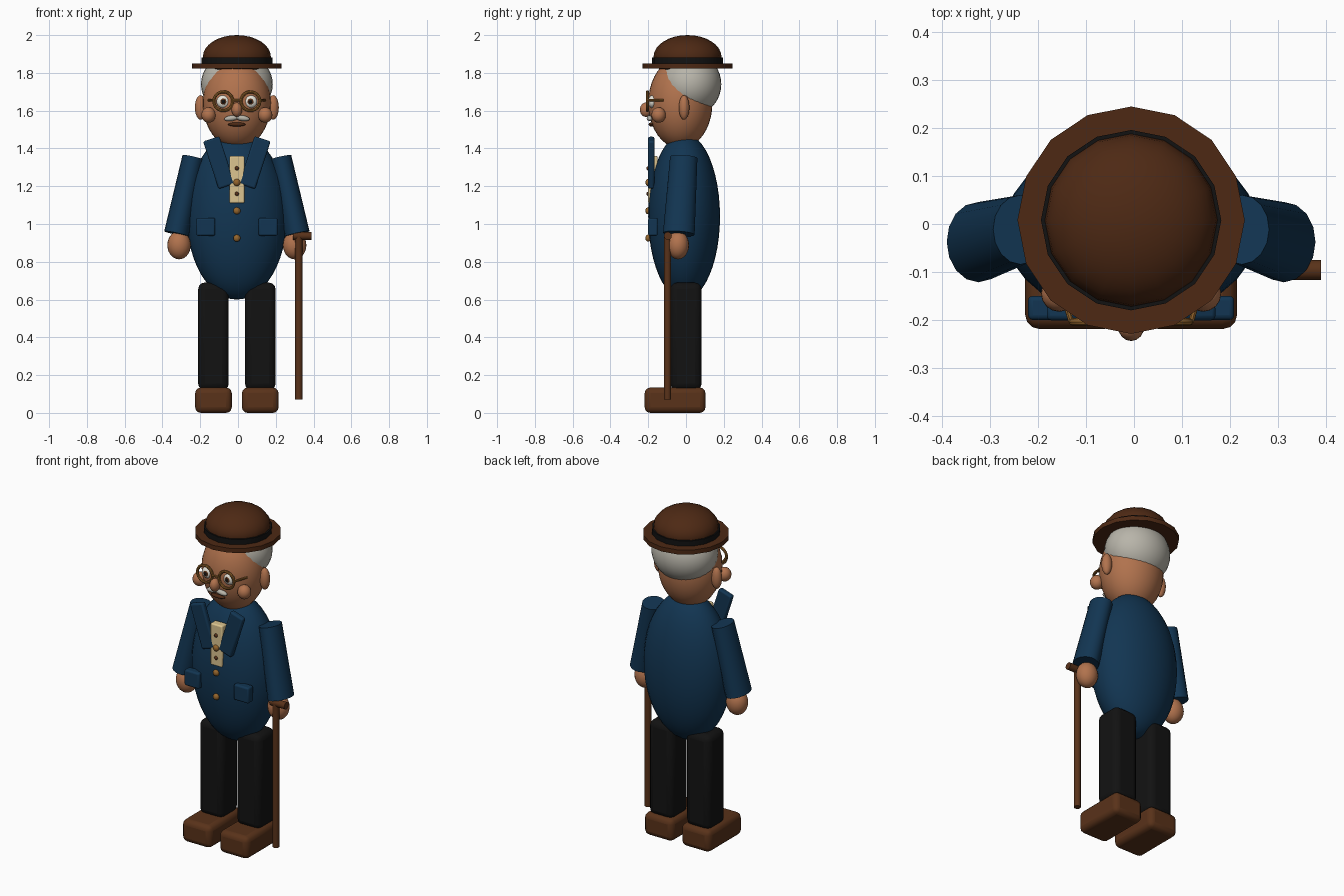
import bpy, math
from mathutils import Vector

if "Cube" in bpy.data.objects:
    bpy.data.objects.remove(bpy.data.objects["Cube"])

X0 = -0.006  # body axis; the cane pushes the overall bounds to the right


def mat(name, r, g, b):
    m = bpy.data.materials.new(name)
    m.diffuse_color = (r, g, b, 1)
    m.use_nodes = True
    m.node_tree.nodes["Principled BSDF"].inputs["Base Color"].default_value = m.diffuse_color
    return m


HAT = mat("dark brown", 0.075, 0.022, 0.007)
LEATHER = mat("leather brown", 0.10, 0.032, 0.010)
BLACK = mat("black", 0.006, 0.006, 0.006)
SKIN = mat("skin", 0.44, 0.17, 0.075)
GREY = mat("grey hair", 0.48, 0.46, 0.40)
BLUE = mat("navy blue", 0.006, 0.036, 0.085)
BRASS = mat("brass", 0.30, 0.13, 0.025)
CREAM = mat("cream", 0.72, 0.56, 0.28)
WHITE = mat("eye white", 0.80, 0.78, 0.70)


def finish(name, m, smooth=True):
    o = bpy.context.object
    o.name = name
    o.data.materials.append(m)
    if smooth:
        bpy.ops.object.shade_smooth_by_angle(angle=math.radians(40))
    return o


def ball(name, m, loc, radii, seg=24, rings=16, rot=(0, 0, 0)):
    bpy.ops.mesh.primitive_uv_sphere_add(segments=seg, ring_count=rings, radius=1,
                                         location=loc, rotation=rot)
    bpy.context.object.scale = radii
    return finish(name, m)


def box(name, m, loc, size, bevel, rot=(0, 0, 0), segs=3):
    bpy.ops.mesh.primitive_cube_add(size=1, location=loc, rotation=rot)
    o = bpy.context.object
    o.scale = size
    bpy.ops.object.transform_apply(location=False, rotation=False, scale=True)
    b = o.modifiers.new("bevel", "BEVEL")
    b.width, b.segments = bevel, segs
    return finish(name, m)


def rod(name, m, p, q, r1, r2=None, sides=16, squash=1):
    p, q = Vector(p), Vector(q)
    d = q - p
    bpy.ops.mesh.primitive_cone_add(vertices=sides, radius1=r1, radius2=r2 or r1,
                                    depth=d.length, location=(p + q) / 2)
    o = bpy.context.object
    o.rotation_euler = Vector((0, 0, 1)).rotation_difference(d).to_euler()
    o.scale = (1, squash, 1)
    return finish(name, m)


# Hat
rod("hat_brim", HAT, (X0, 0.008, 1.823), (X0, 0.008, 1.85), 0.237)
rod("hat_band", BLACK, (X0, 0.008, 1.85), (X0, 0.008, 1.882), 0.188)
ball("hat_crown", HAT, (X0, 0.008, 1.885), (0.18, 0.18, 0.115), 16, 16)

# Head
ball("head", SKIN, (X0, -0.03, 1.64), (0.18, 0.17, 0.24), 32, 20)
ball("hair", GREY, (X0, 0.02, 1.74), (0.19, 0.167, 0.17), 32, 20)
ball("nose", SKIN, (X0, -0.212, 1.605), (0.028, 0.032, 0.038), 16, 12)
ball("mouth", HAT, (X0, -0.182, 1.527), (0.047, 0.016, 0.011), 16, 8)

# Torso with shirt front and buttons
ball("jacket_body", BLUE, (X0, -0.01, 1.04), (0.265, 0.19, 0.44), 32, 24)
box("shirt_front", CREAM, (X0, -0.175, 1.235), (0.08, 0.05, 0.25), 0.008)
for z in (1.22, 1.07, 0.925):
    ball("jacket_button", BRASS, (X0, -0.2, z), (0.019, 0.015, 0.019), 16, 8)
for z in (1.295, 1.16):
    ball("shirt_button", LEATHER, (X0, -0.2, z), (0.011, 0.01, 0.011), 12, 8)

for s, side in ((-1, "left"), (1, "right")):
    def at(x, y, z):
        return (X0 + s * x, y, z)

    # Face details
    ball(side + "_ear", SKIN, at(0.192, -0.01, 1.617), (0.03, 0.028, 0.065), 16, 12)
    ball(side + "_cheek", SKIN, at(0.15, -0.145, 1.577), (0.038, 0.038, 0.041), 16, 12)
    ball(side + "_eye", WHITE, at(0.072, -0.178, 1.648), (0.036, 0.022, 0.034), 16, 12)
    ball(side + "_iris", LEATHER, at(0.072, -0.195, 1.648), (0.017, 0.008, 0.017), 16, 8)
    ball(side + "_pupil", BLACK, at(0.072, -0.2, 1.648), (0.010, 0.006, 0.010), 12, 8)
    ball(side + "_moustache", GREY, at(0.03, -0.192, 1.56), (0.038, 0.016, 0.015), 16, 8,
         (0, s * math.radians(8), 0))

    # Spectacles
    bpy.ops.mesh.primitive_torus_add(major_radius=0.05, minor_radius=0.008,
                                     major_segments=24, minor_segments=8,
                                     location=at(0.072, -0.204, 1.65),
                                     rotation=(math.pi / 2, 0, 0))
    finish(side + "_lens_rim", BRASS)
    rod(side + "_glasses_arm", BRASS, at(0.125, -0.204, 1.655), at(0.15, -0.12, 1.655),
        0.006, sides=8)

    # Jacket lapel and pocket
    box(side + "_lapel", BLUE, at(0.095, -0.184, 1.325), (0.09, 0.034, 0.265), 0.01,
        (0, s * math.radians(18), 0))
    box(side + "_pocket", BLUE, at(0.165, -0.175, 0.985), (0.1, 0.05, 0.095), 0.01)

    # Arm and hand
    rod(side + "_sleeve", BLUE, at(0.319, -0.038, 0.948), at(0.231, -0.012, 1.353),
        0.067, 0.058, 16, 1.25)
    ball(side + "_hand", SKIN, at(0.306, -0.042, 0.888), (0.062, 0.058, 0.075), 20, 14)

    # Leg and shoe
    box(side + "_leg", BLACK, at(0.124, 0, 0.405), (0.162, 0.165, 0.57), 0.035)
    box(side + "_shoe", LEATHER, at(0.124, -0.058, 0.067), (0.194, 0.322, 0.134), 0.03)

rod("glasses_bridge", BRASS, (X0 - 0.02, -0.206, 1.655), (X0 + 0.02, -0.206, 1.655),
    0.006, sides=8)

# Walking cane
rod("cane_shaft", LEATHER, (0.322, -0.098, 0.07), (0.322, -0.098, 0.935), 0.019, sides=12)
rod("cane_handle", LEATHER, (0.29, -0.096, 0.937), (0.39, -0.096, 0.937), 0.021, sides=12)
